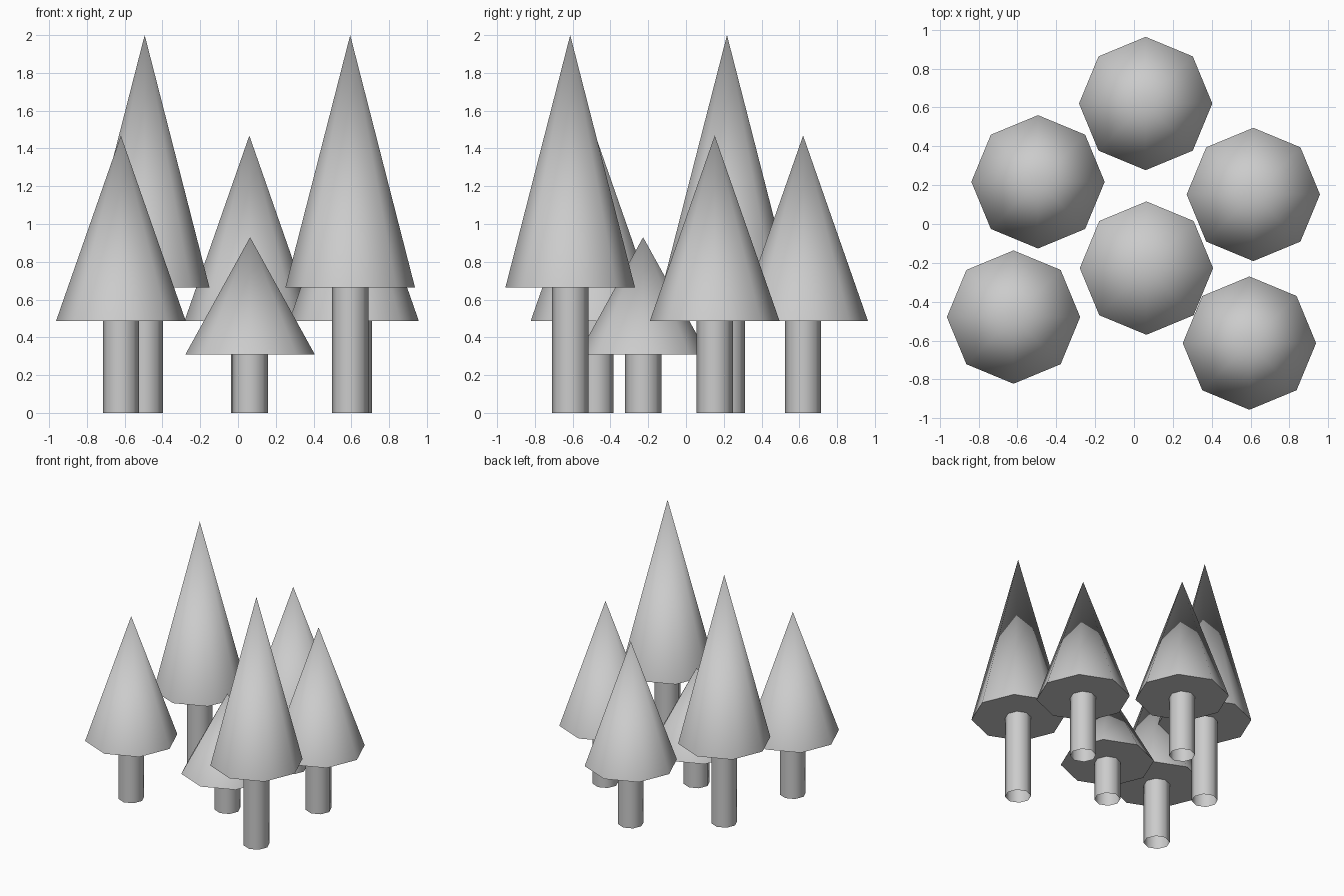
import bpy, bmesh, math

if "Cube" in bpy.data.objects:
    bpy.data.objects.remove(bpy.data.objects["Cube"])

CROWN_R, TRUNK_R, SIDES = 0.343, 0.096, 8

# name: x, y, total height
TREES = {
    "back_tree": (0.06, 0.62, 1.468),
    "left_tree": (-0.494, 0.217, 2.0),
    "right_tree": (0.614, 0.152, 1.468),
    "small_middle_tree": (0.064, -0.227, 0.93),
    "front_left_tree": (-0.62, -0.479, 1.468),
    "front_right_tree": (0.594, -0.613, 2.0),
}


def add_frustum(name, loc, r1, r2, height, caps):
    """Eight-sided cone or tube standing on loc, corners on the axes."""
    bm = bmesh.new()
    bmesh.ops.create_cone(bm, cap_ends=caps, segments=SIDES,
                          radius1=r1, radius2=r2, depth=height)
    bmesh.ops.remove_doubles(bm, verts=bm.verts, dist=1e-5)
    bmesh.ops.translate(bm, verts=bm.verts, vec=(0, 0, height / 2))
    mesh = bpy.data.meshes.new(name)
    bm.to_mesh(mesh)
    bm.free()
    obj = bpy.data.objects.new(name, mesh)
    obj.location = loc
    bpy.context.collection.objects.link(obj)
    # smooth around the sides, sharp at the crown's rim
    bpy.ops.object.select_all(action='DESELECT')
    obj.select_set(True)
    bpy.context.view_layer.objects.active = obj
    bpy.ops.object.shade_smooth_by_angle(angle=math.radians(50))
    return obj


for name, (x, y, h) in TREES.items():
    base = h * 0.332
    # open trunk tube up to the underside of the crown
    add_frustum(name + "_trunk", (x, y, 0), TRUNK_R, TRUNK_R, base, False)
    # closed pointed crown
    add_frustum(name + "_crown", (x, y, base), CROWN_R, 0, h - base, True)
